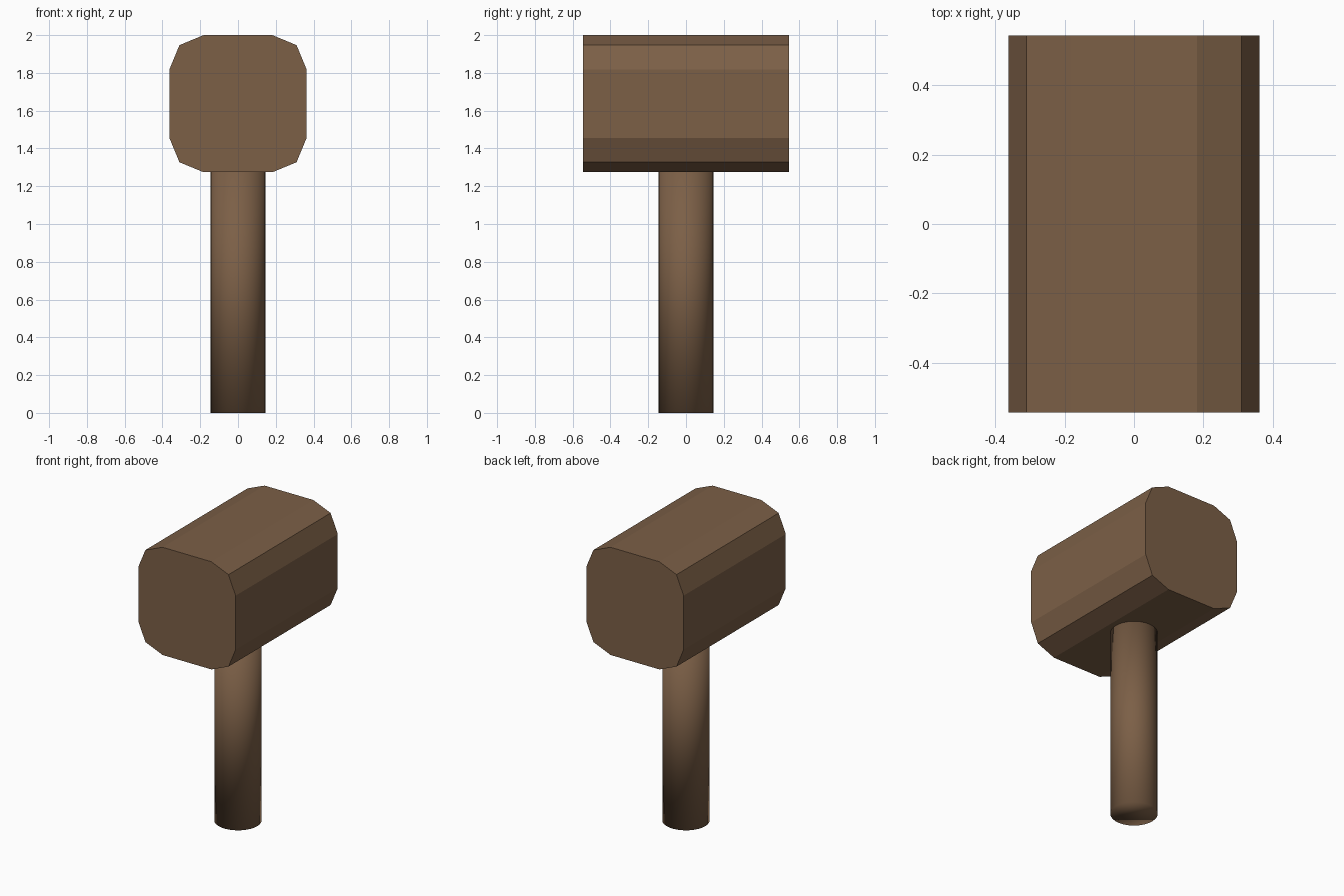
import bpy, bmesh

if "Cube" in bpy.data.objects:
    bpy.data.objects.remove(bpy.data.objects["Cube"])

wood = bpy.data.materials.new("brown_wood")
wood.diffuse_color = (0.20, 0.115, 0.062, 1)
wood.use_nodes = True
wood.node_tree.nodes["Principled BSDF"].inputs["Base Color"].default_value = wood.diffuse_color


def add_object(name, bm):
    mesh = bpy.data.meshes.new(name)
    bm.to_mesh(mesh)
    bm.free()
    mesh.materials.append(wood)
    obj = bpy.data.objects.new(name, mesh)
    bpy.context.collection.objects.link(obj)
    return obj


# Mallet head: block with its four long edges rounded in two flat steps
bm = bmesh.new()
bmesh.ops.create_cube(bm, size=1)
bmesh.ops.scale(bm, vec=(0.726, 1.088, 0.726), verts=bm.verts)
bmesh.ops.translate(bm, vec=(0, 0, 1.637), verts=bm.verts)
long_edges = [e for e in bm.edges
              if abs(e.verts[0].co.y - e.verts[1].co.y) > 0.5]
bmesh.ops.bevel(bm, geom=long_edges, offset=0.181, offset_type='OFFSET',
                segments=2, profile=0.5, affect='EDGES')
add_object("mallet_head", bm)

# Handle: round shaft, smooth all over, sunk slightly into the head
bm = bmesh.new()
bmesh.ops.create_cone(bm, cap_ends=True, segments=32, radius1=0.145,
                      radius2=0.145, depth=1.30)
bmesh.ops.translate(bm, vec=(0, 0, 0.65), verts=bm.verts)
for f in bm.faces:
    f.smooth = True
add_object("handle", bm)
